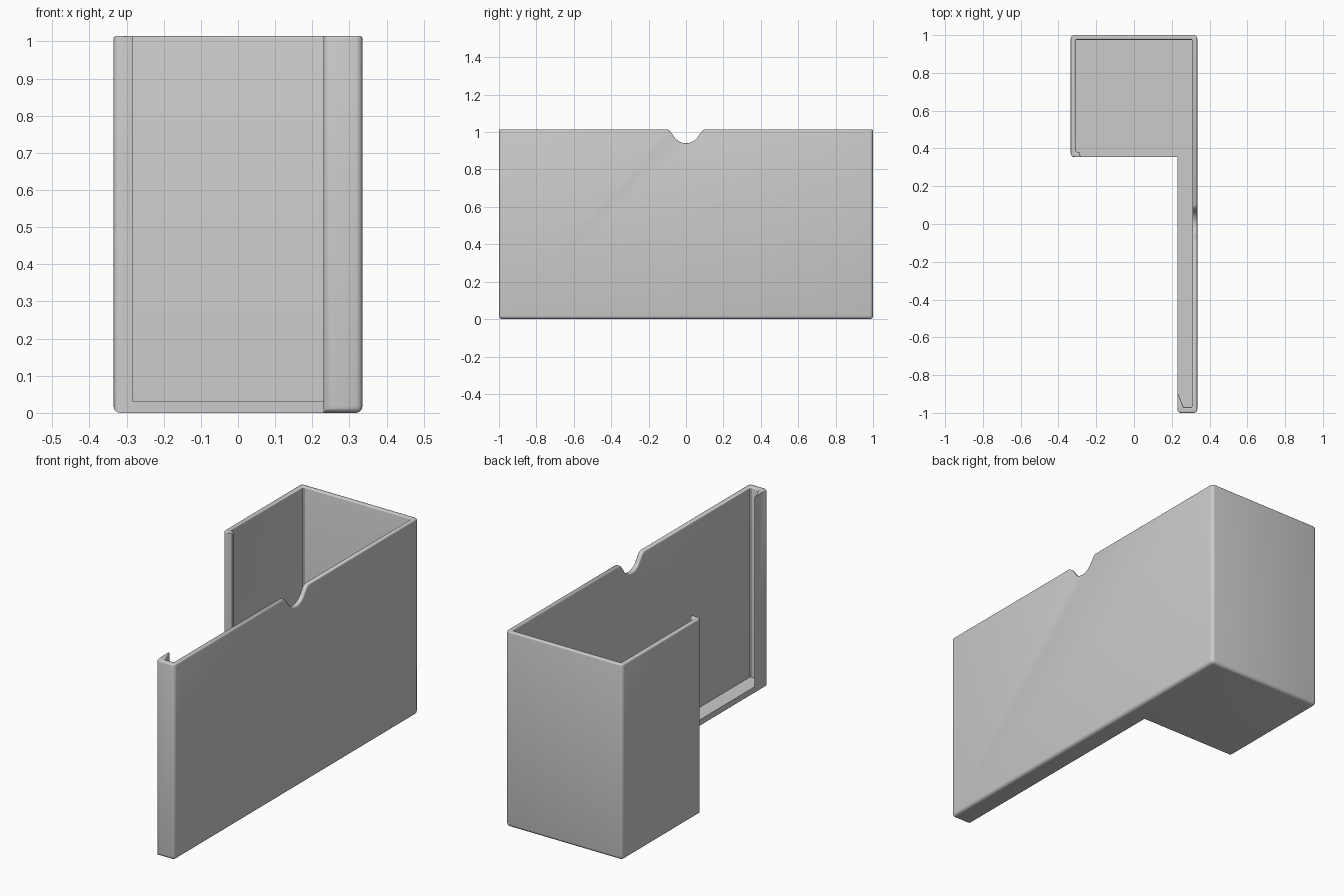
import bpy, bmesh, math
from mathutils import Vector

old = bpy.data.objects.get("Cube")
if old:
    bpy.data.objects.remove(old, do_unlink=True)

X, Y, TOP = 0.335, 1.0, 1.015      # outer half sizes and height
ARM, MOUTH = 0.23, 0.355           # open sides of the narrow arm and wide bay
FLOOR = 0.03

grey = bpy.data.materials.new("plain grey")
grey.use_nodes = True
colour = (0.6, 0.6, 0.6, 1)
grey.diffuse_color = colour
grey.node_tree.nodes["Principled BSDF"].inputs["Base Color"].default_value = colour


def prism(name, points, direction):
    """Extrude a closed outline of 3D points along a direction."""
    bm = bmesh.new()
    face = bm.faces.new([bm.verts.new(p) for p in points])
    ext = bmesh.ops.extrude_face_region(bm, geom=[face])
    moved = [v for v in ext["geom"] if isinstance(v, bmesh.types.BMVert)]
    bmesh.ops.translate(bm, verts=moved, vec=direction)
    bmesh.ops.recalc_face_normals(bm, faces=bm.faces)
    mesh = bpy.data.meshes.new(name)
    bm.to_mesh(mesh)
    bm.free()
    obj = bpy.data.objects.new(name, mesh)
    bpy.context.collection.objects.link(obj)
    return obj


def bevel(obj, radius, segments, chosen):
    """Round the edges picked by a rule."""
    bm = bmesh.new()
    bm.from_mesh(obj.data)
    bm.normal_update()
    edges = [e for e in bm.edges if len(e.link_faces) == 2 and chosen(e)]
    bmesh.ops.bevel(bm, geom=edges, offset=radius, offset_type="OFFSET",
                    segments=segments, profile=0.5, affect="EDGES",
                    clamp_overlap=False)
    bm.to_mesh(obj.data)
    bm.free()


def cut(obj, cutter):
    """Subtract a cutter, then discard it."""
    mod = obj.modifiers.new("cut", "BOOLEAN")
    mod.operation, mod.solver, mod.object = "DIFFERENCE", "EXACT", cutter
    graph = bpy.context.evaluated_depsgraph_get()
    mesh = bpy.data.meshes.new_from_object(obj.evaluated_get(graph))
    obj.modifiers.clear()
    obj.data = mesh
    bpy.data.objects.remove(cutter, do_unlink=True)


def on_open_side(e):
    a, b = (v.co for v in e.verts)
    arm = all(abs(p.x - ARM) < 1e-3 for p in (a, b))
    bay = all(abs(p.y - MOUTH) < 1e-3 for p in (a, b))
    return arm or bay


def outer_edge(e):
    a, b = (v.co for v in e.verts)
    if abs(a.z - b.z) > 0.5:                       # upright corners
        return not (abs(a.x - ARM) < 1e-3 and abs(a.y - MOUTH) < 1e-3)
    return a.z < 0.01 and not on_open_side(e)      # bottom outline


def rim_edge(e):
    if min(v.co.z for v in e.verts) < 0.9 or on_open_side(e):
        return False
    low, high = sorted(f.normal.z for f in e.link_faces)
    return abs(low) < 0.1 and high > 0.1


# Solid L-shaped block with rounded outer corners
outline = [(-X, MOUTH), (ARM, MOUTH), (ARM, -Y), (X, -Y), (X, Y), (-X, Y)]
holder = prism("holder_body", [(x, y, 0) for x, y in outline], (0, 0, TOP))
bevel(holder, 0.018, 4, outer_edge)

# Hollow inside, leaving the floor, thin walls and the two small lips
inside = [(0.262, -0.97), (0.305, -0.97), (0.31, -0.965), (0.31, 0.97),
          (0.305, 0.975), (-0.305, 0.975), (-0.31, 0.97), (-0.31, 0.39),
          (-0.305, 0.383), (-0.29, 0.38), (-0.282, 0.355), (-0.282, 0.3),
          (0.2, 0.3), (0.2, -0.815)]
cut(holder, prism("cavity_cutter", [(x, y, FLOOR) for x, y in inside], (0, 0, 1.1)))

# Thumb notch in the long wall
arc = [(0.075 * math.sin(a), TOP - 0.075 * math.cos(a))
       for a in (math.radians(d) for d in range(-60, 61, 10))]
side = [(0.076, 0.992), (0.085, 1.005), (0.1, TOP), (0.1, 1.1)]
notch = arc + side + [(-y, z) for y, z in reversed(side)]
cut(holder, prism("notch_cutter", [(0.25, y, z) for y, z in notch], (0.2, 0, 0)))

# Softened rim
bevel(holder, 0.007, 3, rim_edge)

holder.data.materials.clear()
holder.data.materials.append(grey)
bpy.ops.object.select_all(action="DESELECT")
holder.select_set(True)
bpy.context.view_layer.objects.active = holder
bpy.ops.object.shade_smooth_by_angle(angle=math.radians(35))
